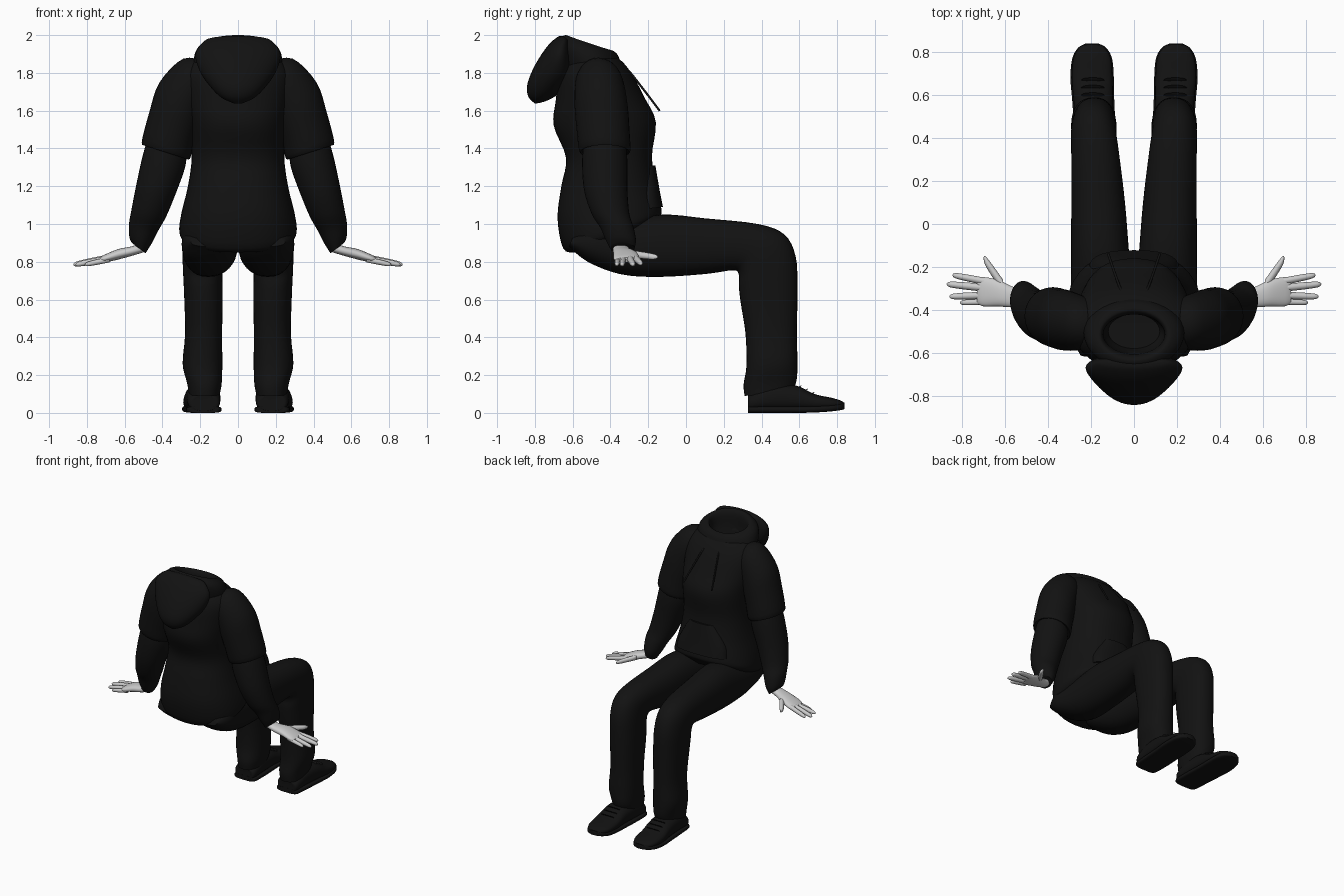
import bpy, bmesh, math
from mathutils import Vector

black = bpy.data.materials.new("black_cloth")
black.diffuse_color = (0.006, 0.006, 0.006, 1)


def finish(ob, mat, mirror):
    if mat:
        ob.data.materials.append(mat)
    for p in ob.data.polygons:
        p.use_smooth = True
    if mirror:
        ob.modifiers.new("Mirror", 'MIRROR')
    bpy.context.view_layer.objects.active = ob
    ob.select_set(True)
    bpy.ops.object.shade_smooth_by_angle(angle=math.radians(50))
    ob.select_set(False)


def loft(name, rows, plane="yz", mat=black, mirror=False, power=2.0, sides=28, steps=4):
    """Each row is (p, q, c, h): p and q are opposite edge points in the plane,
    c and h the centre and half width along the remaining axis."""
    flat = [(*p, *q, c, h) for p, q, c, h in rows]
    path = []
    for i in range(len(flat) - 1):
        a, b, c, d = (flat[max(0, min(len(flat) - 1, i + k))] for k in (-1, 0, 1, 2))
        for s in range(steps):
            t = s / steps
            path.append([0.5 * (2 * y + (z - x) * t + (2 * x - 5 * y + 4 * z - w) * t * t
                                + (3 * y - x - 3 * z + w) * t ** 3)
                         for x, y, z, w in zip(a, b, c, d)])
    path.append(flat[-1])
    bm = bmesh.new()
    rings = []
    for p0, p1, q0, q1, c, h in path:
        ring = []
        for k in range(sides):
            a = 2 * math.pi * k / sides
            u, v = (math.copysign(abs(f) ** (2 / power), f) for f in (math.cos(a), math.sin(a)))
            m = (p0 + q0) / 2 + u * (q0 - p0) / 2
            z = (p1 + q1) / 2 + u * (q1 - p1) / 2
            w = c + v * h
            ring.append(bm.verts.new((w, m, z) if plane == "yz" else (m, w, z)))
        rings.append(ring)
    for r, s in zip(rings, rings[1:]):
        for k in range(sides):
            j = (k + 1) % sides
            bm.faces.new((r[k], r[j], s[j], s[k]))
    bm.faces.new(rings[0])
    bm.faces.new(rings[-1])
    bmesh.ops.recalc_face_normals(bm, faces=bm.faces)
    me = bpy.data.meshes.new(name)
    bm.to_mesh(me)
    bm.free()
    ob = bpy.data.objects.new(name, me)
    bpy.context.collection.objects.link(ob)
    finish(ob, mat, mirror)
    return ob


# Hoodie body, rising from the hem and folding in at the neck
loft("hoodie_body", [
    ((-.59, .85), (-.20, .98), 0, .27), ((-.65, .87), (-.14, 1.04), 0, .31),
    ((-.68, 1.03), (-.13, 1.08), 0, .30), ((-.66, 1.2), (-.16, 1.2), 0, .265),
    ((-.635, 1.35), (-.18, 1.36), 0, .245), ((-.70, 1.52), (-.16, 1.54), 0, .255),
    ((-.69, 1.65), (-.22, 1.67), 0, .275), ((-.67, 1.78), (-.29, 1.8), 0, .28),
    ((-.63, 1.86), (-.35, 1.87), 0, .23), ((-.60, 1.87), (-.39, 1.87), 0, .18),
    ((-.58, 1.75), (-.40, 1.75), 0, .14)], power=2.3, sides=40)

# Front pocket, a thin layer over the belly
loft("front_pocket", [
    ((-.3, 1.07), (-.122, 1.09), 0, .21), ((-.3, 1.16), (-.138, 1.17), 0, .19),
    ((-.3, 1.3), (-.162, 1.31), 0, .11)], power=2.6)

# Collar ring with a hollow inside
loft("hood_collar", [
    ((-.64, 1.76), (-.28, 1.78), 0, .23), ((-.67, 1.88), (-.34, 1.85), 0, .235),
    ((-.68, 1.96), (-.365, 1.90), 0, .215), ((-.64, 2.0), (-.40, 1.92), 0, .165),
    ((-.61, 1.97), (-.42, 1.89), 0, .145), ((-.60, 1.87), (-.42, 1.83), 0, .14),
    ((-.58, 1.77), (-.42, 1.77), 0, .12)], sides=36)

# Hood hanging down the back
loft("hanging_hood", [
    ((-.80, 1.637), (-.77, 1.642), 0, .025), ((-.835, 1.675), (-.72, 1.66), 0, .085),
    ((-.84, 1.74), (-.66, 1.70), 0, .14), ((-.80, 1.84), (-.60, 1.77), 0, .20),
    ((-.735, 1.94), (-.60, 1.86), 0, .225), ((-.68, 1.99), (-.61, 1.94), 0, .18),
    ((-.65, 1.995), (-.62, 1.97), 0, .14)], sides=36)

# Short oversleeve and long undersleeve
loft("upper_sleeve", [
    ((.12, 1.68), (.17, 1.86), -.47, .09), ((.19, 1.61), (.29, 1.875), -.46, .125),
    ((.21, 1.52), (.415, 1.75), -.45, .14), ((.235, 1.43), (.47, 1.59), -.44, .14),
    ((.255, 1.345), (.51, 1.43), -.43, .135), ((.285, 1.355), (.48, 1.43), -.43, .11)],
    "xz", mirror=True)
loft("lower_sleeve", [
    ((.27, 1.4), (.47, 1.48), -.43, .11), ((.28, 1.3), (.505, 1.36), -.43, .12),
    ((.33, 1.16), (.54, 1.2), -.425, .115), ((.38, 1.04), (.565, 1.07), -.40, .10),
    ((.425, .96), (.577, 1.0), -.365, .088), ((.455, .9), (.575, .93), -.345, .08),
    ((.49, .845), (.562, .9), -.337, .065)], "xz", mirror=True)

# Open hand: palm, four fingers and a thumb
loft("palm", [
    ((.50, .85), (.52, .895), -.345, .04), ((.56, .832), (.57, .88), -.34, .048),
    ((.63, .813), (.635, .867), -.322, .062), ((.70, .797), (.705, .838), -.315, .068),
    ((.73, .798), (.732, .822), -.31, .058)], "xz", None, True, 2.3)


def finger(name, base, tip, r, slant=1.0):
    a, b = Vector(base), Vector(tip)
    rows = []
    for t, k in ((0, 1), (.5, .95), (.85, .8), (.96, .55), (1, .15)):
        p = a.lerp(b, t)
        rows.append(((p.x, p.z - r * k), (p.x, p.z + r * k), p.y, r * k * slant))
    loft(name, rows, "xz", None, True, sides=12, steps=3)


finger("index_finger", (.69, -.268, .82), (.845, -.238, .79), .017)
finger("middle_finger", (.69, -.298, .82), (.872, -.28, .785), .018)
finger("ring_finger", (.69, -.332, .815), (.86, -.338, .785), .017)
finger("little_finger", (.68, -.362, .812), (.81, -.366, .785), .015)
finger("thumb", (.61, -.29, .842), (.70, -.16, .825), .019, 1.6)

# Trouser leg: seat, thigh, bent knee and shin
loft("trouser_leg", [
    ((-.62, .88), (-.60, .93), .15, .10), ((-.52, .80), (-.5, 1.0), .15, .145),
    ((-.35, .735), (-.33, 1.02), .15, .145), ((-.15, .72), (-.12, 1.05), .158, .135),
    ((.1, .735), (.1, 1.03), .167, .125), ((.25, .755), (.38, 1.0), .18, .112),
    ((.28, .73), (.52, .945), .188, .106), ((.28, .67), (.58, .83), .187, .104),
    ((.29, .58), (.59, .66), .183, .102), ((.315, .42), (.587, .42), .182, .098),
    ((.32, .25), (.59, .27), .188, .105), ((.305, .15), (.585, .17), .178, .092),
    ((.31, .09), (.56, .11), .178, .082)], mirror=True, power=2.3, sides=32)

# Shoe upper, sole and laces
shoe = [(.33, 0, .09, .18, .05), (.342, 0, .10, .18, .082), (.45, 0, .15, .183, .09),
        (.58, 0, .145, .19, .092), (.68, .002, .10, .195, .095), (.77, .008, .08, .195, .087),
        (.82, .015, .065, .195, .06), (.84, .02, .05, .195, .025)]
loft("shoe_upper", [((y, b + .01), (y, t), c, h) for y, b, t, c, h in shoe], mirror=True, power=2.5)
loft("shoe_sole", [((y, b), (y, b + .035), c, h + .006) for y, b, t, c, h in shoe],
     mirror=True, power=4)
for i in range(3):
    y, z = .60 + .035 * i, .138 - .017 * i
    loft(f"shoe_lace_{i + 1}", [((y - .01, z - .012), (y + .01, z + .004), .192, .055),
                                ((y - .005, z), (y + .012, z + .008), .192, .05)],
         mirror=True, sides=12, steps=1)

# Drawstrings hanging from the collar
cu = bpy.data.curves.new("drawstring", 'CURVE')
cu.dimensions = '3D'
cu.bevel_depth = .006
cu.bevel_resolution = 2
cu.use_fill_caps = True
for side in (-1, 1):
    sp = cu.splines.new('POLY')
    pts = [(.04, -.36, 1.87), (.07, -.285, 1.79), (.10, -.20, 1.68), (.12, -.14, 1.6)]
    sp.points.add(len(pts) - 1)
    for p, (x, y, z) in zip(sp.points, pts):
        p.co = (side * x, y, z, 1)
cu.materials.append(black)
bpy.context.collection.objects.link(bpy.data.objects.new("drawstrings", cu))
